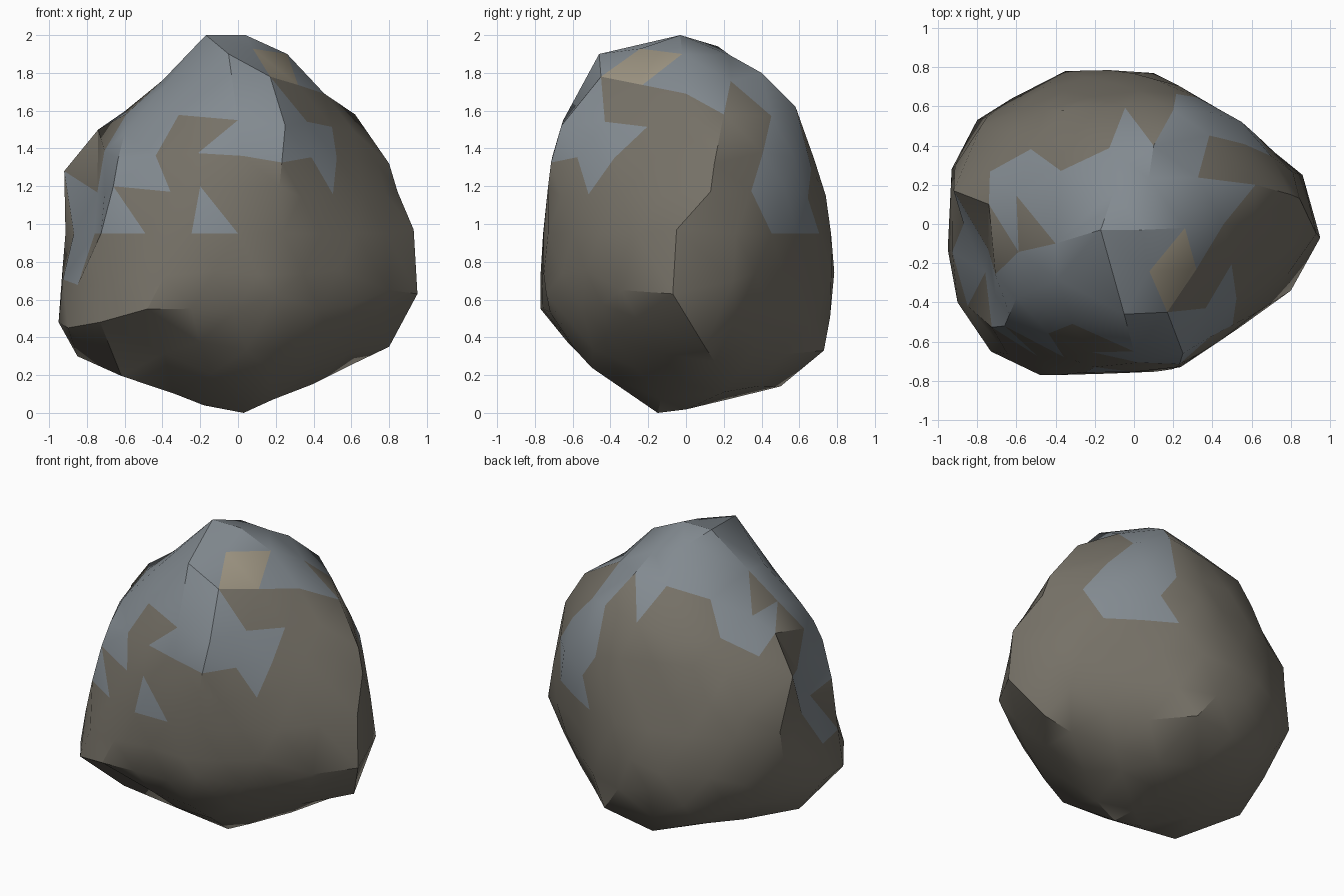
import bpy, bmesh, random
from mathutils import Vector
from mathutils.bvhtree import BVHTree

if "Cube" in bpy.data.objects:
    bpy.data.objects.remove(bpy.data.objects["Cube"])

random.seed(4)
CENTRE = Vector((0, 0, 0.95))

# Landmark corners of the boulder, crown to foot
corners = [Vector(p) for p in (
    (-.17, -.03, 2), (.04, -.03, 2), (-.1, -.23, 2), (.26, -.02, 1.9), (.17, -.45, 1.78),
    (-.1, .17, 1.94), (-.05, -.46, 1.9), (.1, .4, 1.8), (-.4, -.1, 1.76),
    (.62, .2, 1.58), (.2, .58, 1.62), (-.35, .58, 1.52), (-.74, .1, 1.5),
    (-.6, -.38, 1.48), (.0, -.65, 1.55), (.25, -.66, 1.52),
    (-.92, .17, 1.28), (-.78, .5, 1.1), (.8, .15, 1.32), (.55, .52, 1.2),
    (.22, -.73, 1.2), (-.2, -.73, 1.2), (-.66, -.52, 1.2), (.1, .74, 1.15),
    (.93, -.05, .97), (.95, -.07, .63), (.86, .25, .7), (.1, .77, .75),
    (-.35, .78, .7), (-.8, .53, .65), (-.93, .28, .75), (-.95, -.13, .48),
    (-.9, -.4, .45), (-.73, -.65, .48), (-.48, -.77, .55), (.2, -.74, .63),
    (.8, -.34, .65), (.8, .1, .35), (.1, .73, .33), (-.5, .6, .33),
    (-.1, .5, .14), (.27, .2, .11), (.03, -.15, 0), (-.18, -.15, .04),
    (-.63, -.35, .18), (-.85, .0, .3), (.15, -.5, .24), (.5, -.4, .4))]

# Hull of the landmarks, used only as a projection target
hull = bmesh.new()
for c in corners:
    hull.verts.new(c)
bmesh.ops.convex_hull(hull, input=hull.verts[:])
target = BVHTree.FromBMesh(hull)
hull.free()

# Low-poly sphere projected on to that hull
bm = bmesh.new()
bmesh.ops.create_icosphere(bm, subdivisions=3, radius=1)
free = set()
for v in bm.verts:
    d = v.co.normalized()
    hit = target.ray_cast(CENTRE + d * 4, -d)[0]
    v.co = CENTRE + (hit - CENTRE) * 1.015
    free.add(v)
# Snap the nearest vertices to the landmarks to keep the ridges
for c in corners:
    v = min(free, key=lambda v: (v.co - c).length)
    if (v.co - c).length < 0.19:
        v.co = c
        free.discard(v)

# Shallow hollows: left flank, and underside
for p, reach, depth in (((-.85, -.15, 1.05), .38, .09), ((-.42, -.45, .2), .3, .06)):
    p = Vector(p)
    for v in bm.verts:
        fall = max(0, 1 - (v.co - p).length / reach)
        v.co += (CENTRE - v.co).normalized() * depth * min(1, fall * 1.6)
for v in bm.verts:
    v.co.z = min(2, max(0, v.co.z))
bmesh.ops.recalc_face_normals(bm, faces=bm.faces[:])

# Mineral patches: blue-grey crown and blotches, one tan fleck
blotches = [(Vector(p), r) for p, r in (
    ((-.5, -.35, 1.6), .28), ((.1, -.65, 1.6), .24), ((.45, -.5, 1.45), .24),
    ((-.83, -.15, 1.05), .3), ((-.65, -.52, 1.2), .2), ((-.13, -.72, 1.08), .09),
    ((.5, .58, 1.15), .27), ((.35, .55, 1.55), .2), ((-.6, .15, 1.58), .2))]
fleck = Vector((.19, -.25, 1.86))
for f in bm.faces:
    m = f.calc_center_median()
    if (m - fleck).length < 0.15:
        f.material_index = 2
    elif m.z > 1.66 + random.uniform(-.05, .05) or any((m - p).length < r for p, r in blotches):
        f.material_index = 1

mesh = bpy.data.meshes.new("boulder")
bm.to_mesh(mesh)
bm.free()
boulder = bpy.data.objects.new("boulder", mesh)
bpy.context.collection.objects.link(boulder)

for name, col in (("brown_stone", (.18, .165, .135, 1)),
                  ("blue_stone", (.225, .255, .28, 1)),
                  ("tan_stone", (.34, .30, .225, 1))):
    mat = bpy.data.materials.new(name)
    mat.diffuse_color = col
    mat.use_nodes = True
    mat.node_tree.nodes["Principled BSDF"].inputs["Base Color"].default_value = mat.diffuse_color
    mesh.materials.append(mat)

bpy.context.view_layer.objects.active = boulder
boulder.select_set(True)
bpy.ops.object.shade_smooth_by_angle()
